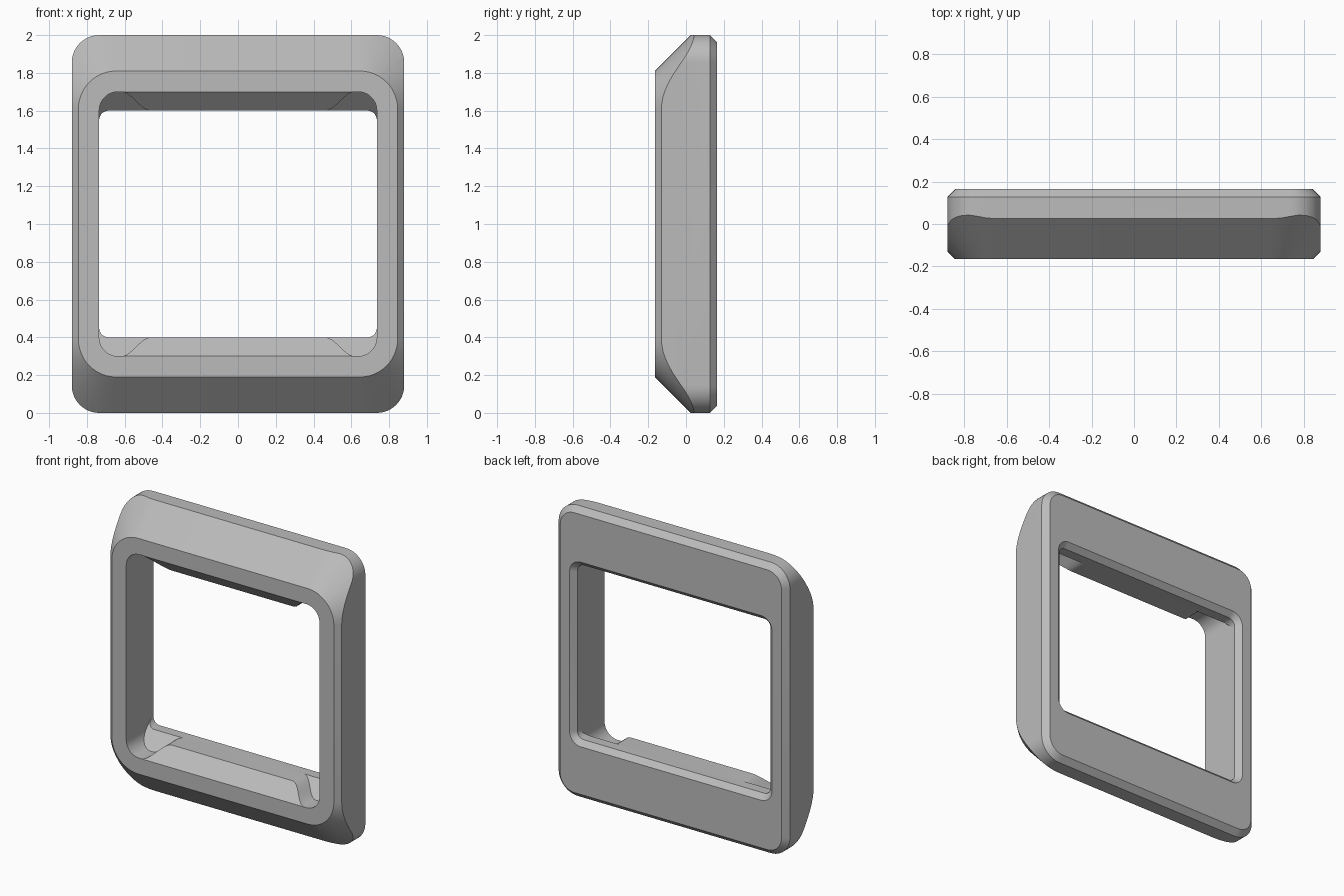
import bpy, bmesh, math

cube = bpy.data.objects.get("Cube")
if cube:
    bpy.data.objects.remove(cube, do_unlink=True)

MID = 1.0          # height of the frame's centre
FRONT, BACK = -0.165, 0.165

grey = bpy.data.materials.new("plain_grey")
grey.use_nodes = True
grey.diffuse_color = (0.5, 0.5, 0.5, 1)
grey.node_tree.nodes["Principled BSDF"].inputs["Base Color"].default_value = (0.5, 0.5, 0.5, 1)


def rounded_rect(hx, hz, r, steps=12):
    """Corner-rounded rectangle around the origin, as (x, z) points."""
    pts = []
    for k, (sx, sz) in enumerate([(1, 1), (-1, 1), (-1, -1), (1, -1)]):
        for i in range(steps + 1):
            a = math.pi / 2 * (k + i / steps)
            pts.append((sx * (hx - r) + r * math.cos(a), sz * (hz - r) + r * math.sin(a)))
    return pts


def loft(name, rings):
    """Closed solid through rings of (x, y, z) points, z measured from the centre."""
    bm = bmesh.new()
    loops = [[bm.verts.new((x, y, z + MID)) for x, y, z in ring] for ring in rings]
    n = len(loops[0])
    for a, b in zip(loops, loops[1:]):
        for i in range(n):
            j = (i + 1) % n
            bm.faces.new((a[i], a[j], b[j], b[i]))
    bm.faces.new(loops[0])
    bm.faces.new(loops[-1])
    bmesh.ops.recalc_face_normals(bm, faces=bm.faces)
    mesh = bpy.data.meshes.new(name)
    bm.to_mesh(mesh)
    bm.free()
    mesh.materials.append(grey)
    obj = bpy.data.objects.new(name, mesh)
    bpy.context.collection.objects.link(obj)
    return obj


def rect_loft(name, sections):
    return loft(name, [[(x, y, z) for x, z in rounded_rect(hx, hz, r)]
                       for y, hx, hz, r in sections])


def ramp_cutter(name, profile, crest):
    """Prism from the front whose end is a 45 degree ramp reaching the sill at y = crest."""
    sill = 0.6
    return loft(name, [[(x, -0.4, z) for x, z in profile],
                       [(x, crest - (abs(z) - sill), z) for x, z in profile]])


def combine(target, tool, operation):
    mod = target.modifiers.new(operation, 'BOOLEAN')
    mod.object, mod.operation, mod.solver = tool, operation, 'EXACT'
    bpy.context.view_layer.objects.active = target
    bpy.ops.object.modifier_apply(modifier=mod.name)
    bpy.data.objects.remove(tool, do_unlink=True)


# Outer body with a chamfered back edge
frame = rect_loft("window_frame", [(-0.2, 0.88, 1, 0.145), (0.127, 0.88, 1, 0.145),
                                   (BACK, 0.842, 0.962, 0.107)])

# Front taper: a 45 degree slope spreading from the small front face
combine(frame, rect_loft("taper", [(FRONT, 0.845, 0.81, 0.2),
                                   (0.335, 1.345, 1.31, 0.7)]), 'INTERSECT')

# Through opening, widening in a chamfer at the back
combine(frame, rect_loft("opening", [(-0.4, 0.735, 0.6, 0.05), (0.13, 0.735, 0.6, 0.05),
                                     (0.2, 0.805, 0.67, 0.12)]), 'DIFFERENCE')

# Corner pocket outline: curved inner wall, flat floor, rounded outer corner
wall = [(0.46 + 0.16 * t / 12, -0.65 + 0.05 * math.cos(math.pi * t / 12)) for t in range(13)]
corner = [(0.635 + 0.1 * math.sin(math.pi / 2 * t / 12), -0.6 - 0.1 * math.cos(math.pi / 2 * t / 12))
          for t in range(13)]
pocket = wall + corner + [(0.735, -0.5), (0.46, -0.5)]
sill_ramp = [(-0.62, -0.75), (0.62, -0.75), (0.62, -0.5), (-0.62, -0.5)]

# Sloped sills and corner pockets, top and bottom
for sz in (1, -1):
    combine(frame, ramp_cutter("sill", [(x, sz * z) for x, z in sill_ramp], -0.065), 'DIFFERENCE')
    for sx in (1, -1):
        combine(frame, ramp_cutter("pocket", [(sx * x, sz * z) for x, z in pocket], 0.06),
                'DIFFERENCE')

# Smooth curved corners, keep the crisp edges
bpy.ops.object.select_all(action='DESELECT')
frame.select_set(True)
bpy.context.view_layer.objects.active = frame
bpy.ops.object.shade_smooth_by_angle(angle=math.radians(25))
